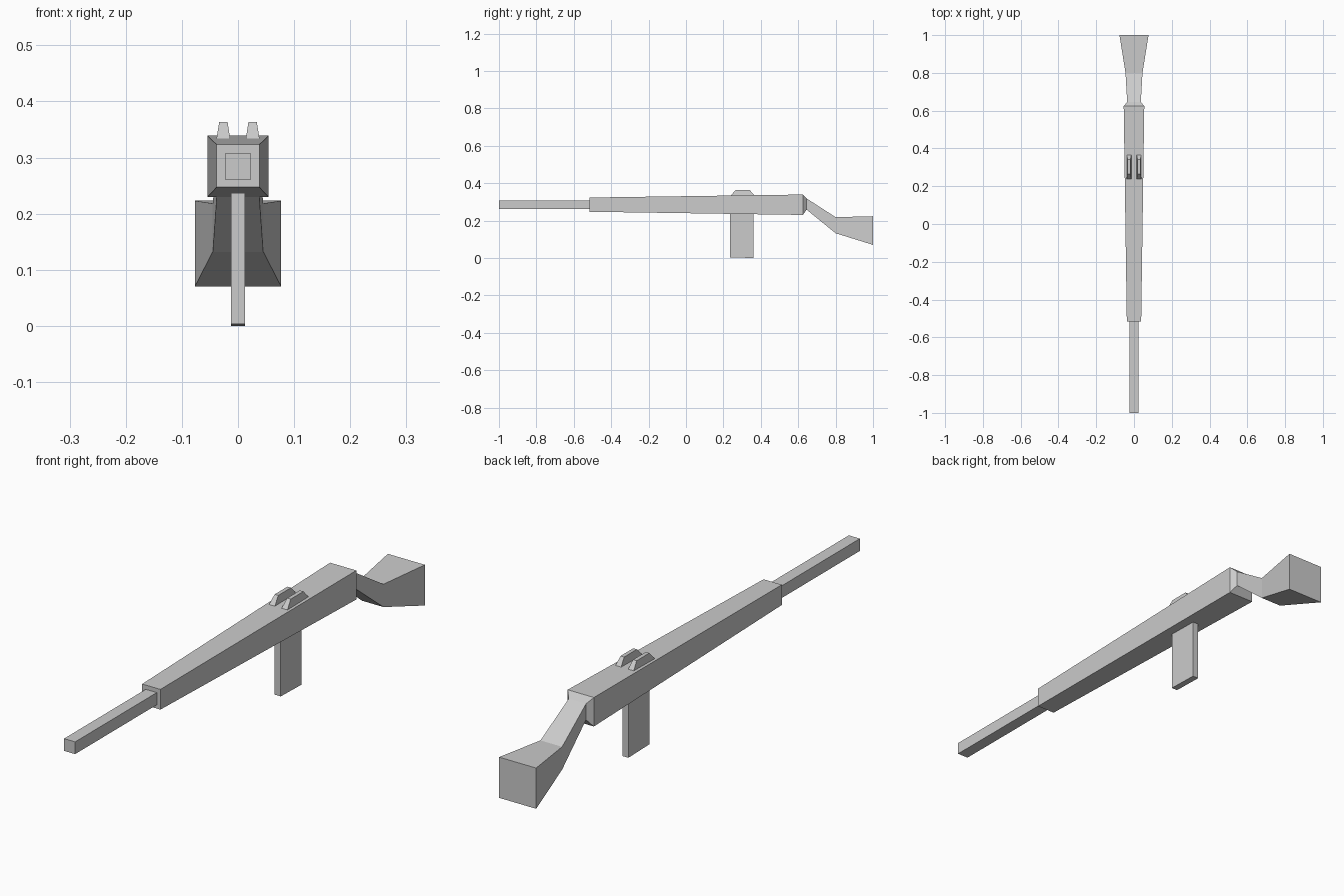
import bpy, bmesh

if "Cube" in bpy.data.objects:
    bpy.data.objects.remove(bpy.data.objects["Cube"])


def loft(name, rings):
    """Join a series of four-point rings into a closed, flat-shaded solid."""
    bm = bmesh.new()
    loops = [[bm.verts.new(p) for p in ring] for ring in rings]
    for a, b in zip(loops, loops[1:]):
        for i in range(4):
            j = (i + 1) % 4
            bm.faces.new((a[i], a[j], b[j], b[i]))
    bm.faces.new(loops[0])
    bm.faces.new(loops[-1])
    bmesh.ops.recalc_face_normals(bm, faces=bm.faces)
    mesh = bpy.data.meshes.new(name)
    bm.to_mesh(mesh)
    bm.free()
    obj = bpy.data.objects.new(name, mesh)
    bpy.context.collection.objects.link(obj)
    return obj


def section(y, half, low, high):
    """Rectangular cross-section across the length."""
    return [(-half, y, low), (half, y, low), (half, y, high), (-half, y, high)]


def layer(z, x0, x1, y0, y1):
    """Rectangular horizontal slice."""
    return [(x0, y0, z), (x1, y0, z), (x1, y1, z), (x0, y1, z)]


# Barrel
loft("barrel", [section(-1.0, 0.023, 0.261, 0.307),
                section(-0.515, 0.023, 0.261, 0.307)])

# Tapered body flowing through a narrow neck into the flared stock
loft("body_and_stock", [section(-0.515, 0.038, 0.247, 0.323),
                        section(0.625, 0.0545, 0.23, 0.339),
                        section(0.645, 0.036, 0.258, 0.318),
                        section(0.80, 0.045, 0.132, 0.218),
                        section(1.0, 0.077, 0.07, 0.223)])

# Magazine, with a slightly sloping underside
bottom = layer(0.0, -0.0125, 0.0125, 0.236, 0.36)
bottom = [(x, y, 0.003 if y < 0.3 else 0.0) for x, y, _ in bottom]
loft("magazine", [bottom, layer(0.245, -0.0125, 0.0125, 0.236, 0.36)])

# Pair of tapered sight rails
sights = loft("sight_rails", [layer(0.330, 0.0135, 0.039, 0.236, 0.369),
                              layer(0.363, 0.0185, 0.0335, 0.265, 0.341)])
sights.modifiers.new("mirror", 'MIRROR').use_axis[0] = True
